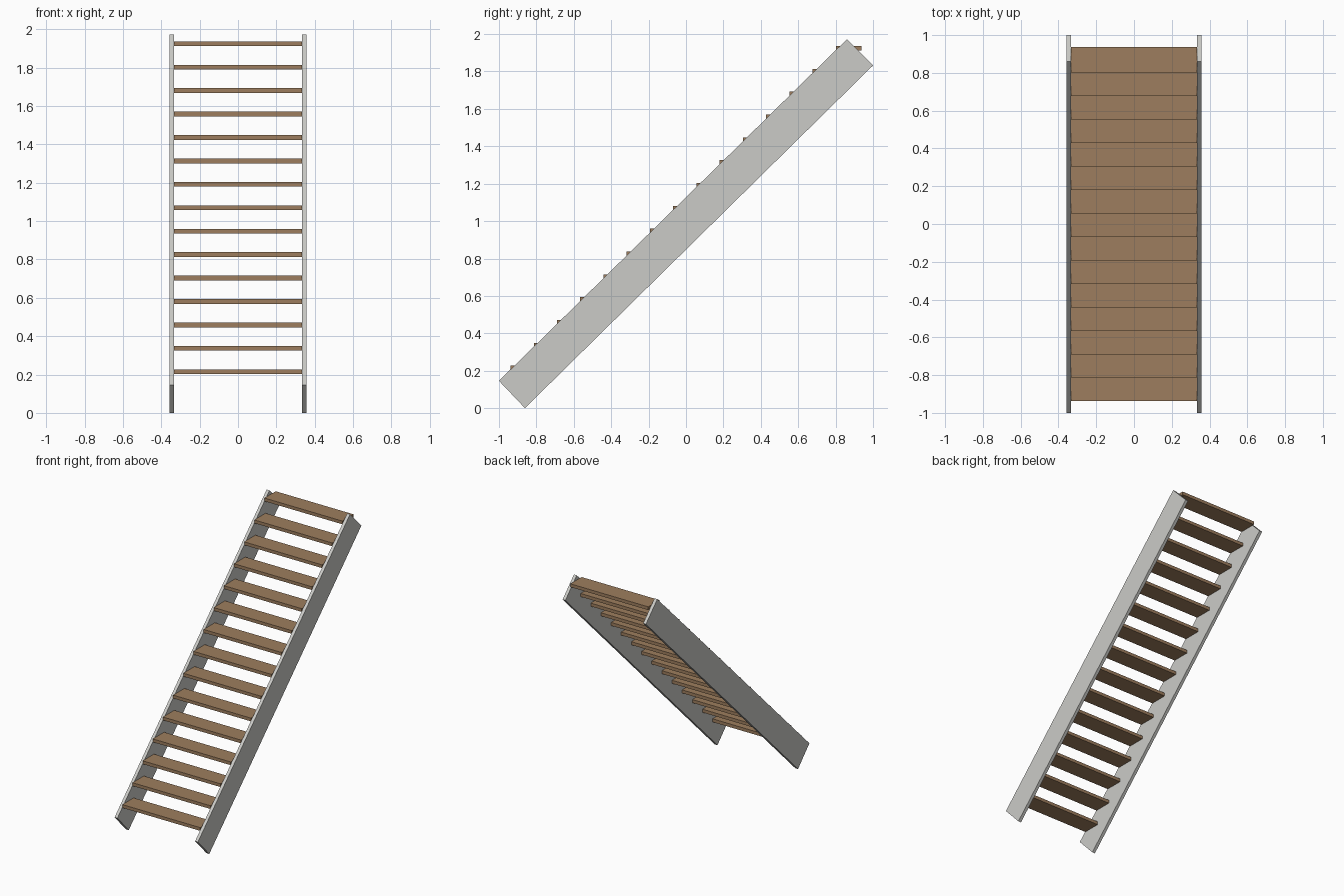
import bpy, bmesh

if "Cube" in bpy.data.objects:
    bpy.data.objects.remove(bpy.data.objects["Cube"])

def material(name, rgb):
    m = bpy.data.materials.new(name)
    m.diffuse_color = (*rgb, 1)
    m.use_nodes = True
    m.node_tree.nodes["Principled BSDF"].inputs["Base Color"].default_value = m.diffuse_color
    return m

grey = material("light_grey_paint", (0.60, 0.60, 0.575))
wood = material("brown_wood", (0.34, 0.207, 0.112))

def extrude_x(name, profile, x0, x1, mat):
    """Solid from a (y, z) profile spanning x0..x1."""
    bm = bmesh.new()
    face = bm.faces.new([bm.verts.new((x0, y, z)) for y, z in profile])
    out = bmesh.ops.extrude_face_region(bm, geom=[face])
    verts = [g for g in out["geom"] if isinstance(g, bmesh.types.BMVert)]
    bmesh.ops.translate(bm, verts=verts, vec=(x1 - x0, 0, 0))
    bmesh.ops.recalc_face_normals(bm, faces=bm.faces)
    mesh = bpy.data.meshes.new(name)
    bm.to_mesh(mesh)
    bm.free()
    mesh.materials.append(mat)
    obj = bpy.data.objects.new(name, mesh)
    bpy.context.collection.objects.link(obj)
    return obj

# Sloping side boards
INNER, OUTER = 0.333, 0.357
board = [(-1, 0.146), (-0.861, 0), (1, 1.832), (0.861, 1.973)]
extrude_x("left_stringer", board, -OUTER, -INNER, grey)
extrude_x("right_stringer", board, INNER, OUTER, grey)

# Fifteen open treads between the boards
DEPTH, THICK = 0.137, 0.025
for i in range(15):
    y = -0.938 + i * 0.1242
    z = 0.202 + i * 0.1221
    extrude_x(f"tread_{i + 1:02d}",
              [(y, z), (y + DEPTH, z), (y + DEPTH, z + THICK), (y, z + THICK)],
              -INNER, INNER, wood)
